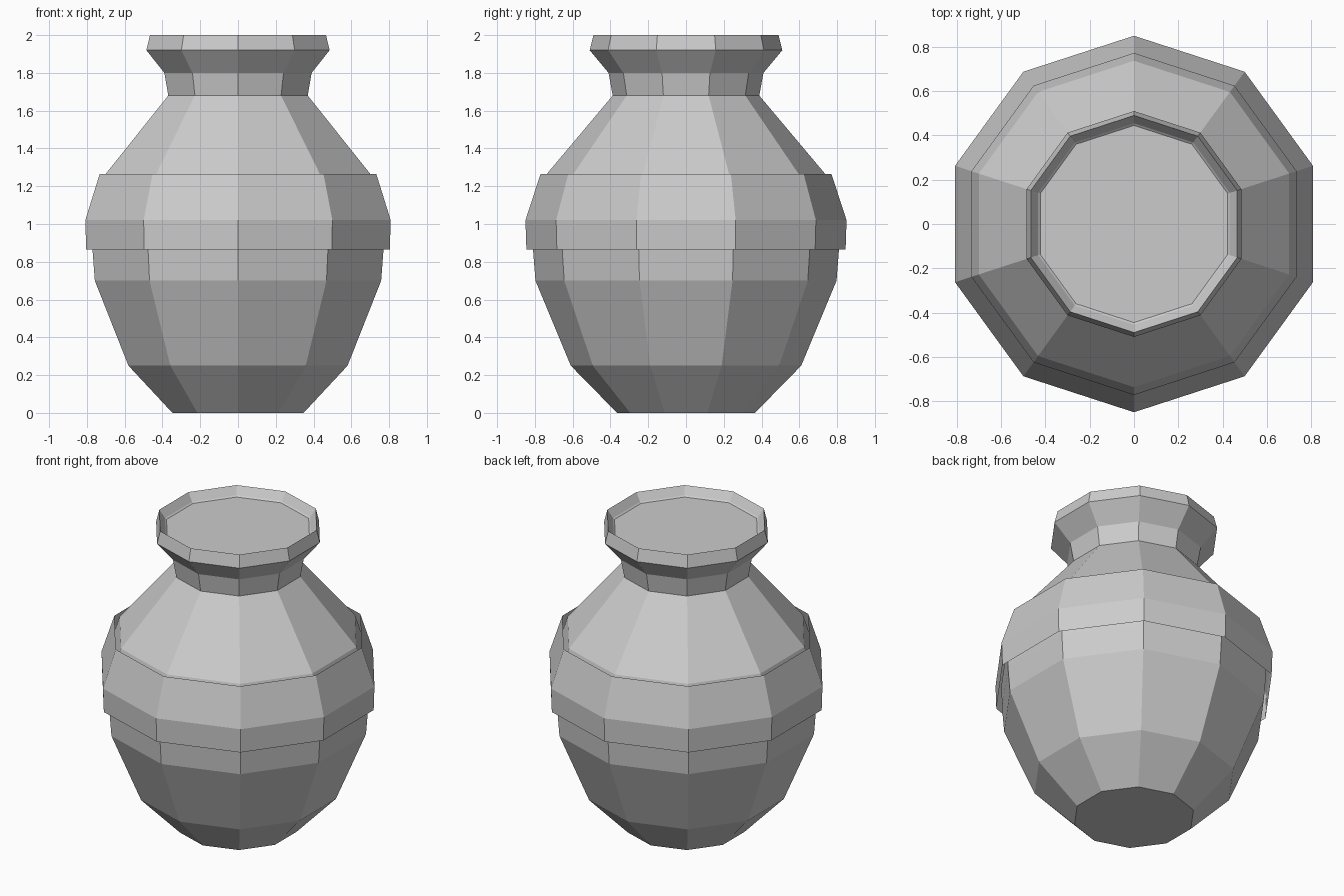
import bpy, bmesh, math

if "Cube" in bpy.data.objects:
    bpy.data.objects.remove(bpy.data.objects["Cube"])

SIDES = 10


def lathe(name, profile, cap_start=False, cap_end=False):
    """Spin (radius, height) points into a flat-faced ten-sided form."""
    bm = bmesh.new()
    rings = []
    for r, z in profile:
        angles = [math.pi / 2 + 2 * math.pi * i / SIDES for i in range(SIDES)]
        rings.append([bm.verts.new((r * math.cos(a), r * math.sin(a), z)) for a in angles])
    for low, high in zip(rings, rings[1:]):
        for i in range(SIDES):
            j = (i + 1) % SIDES
            bm.faces.new((low[i], low[j], high[j], high[i]))
    if cap_start:
        bm.faces.new(rings[0][::-1])
    if cap_end:
        bm.faces.new(rings[-1])
    mesh = bpy.data.meshes.new(name)
    bm.to_mesh(mesh)
    bm.free()
    obj = bpy.data.objects.new(name, mesh)
    bpy.context.collection.objects.link(obj)
    return obj


# Pot body: foot, belly, shoulder, neck, flared rim and recessed top surface
lathe("pot_body", [
    (0.365, 0.0), (0.61, 0.25), (0.797, 0.70), (0.81, 0.865),
    (0.814, 1.02), (0.737, 1.265), (0.388, 1.68), (0.41, 1.80),
    (0.51, 1.92), (0.49, 2.0), (0.455, 1.95), (0.445, 1.942),
], cap_start=True, cap_end=True)

# Open band standing slightly off the belly
lathe("belly_band", [(0.845, 0.865), (0.85, 1.02), (0.77, 1.265)])
